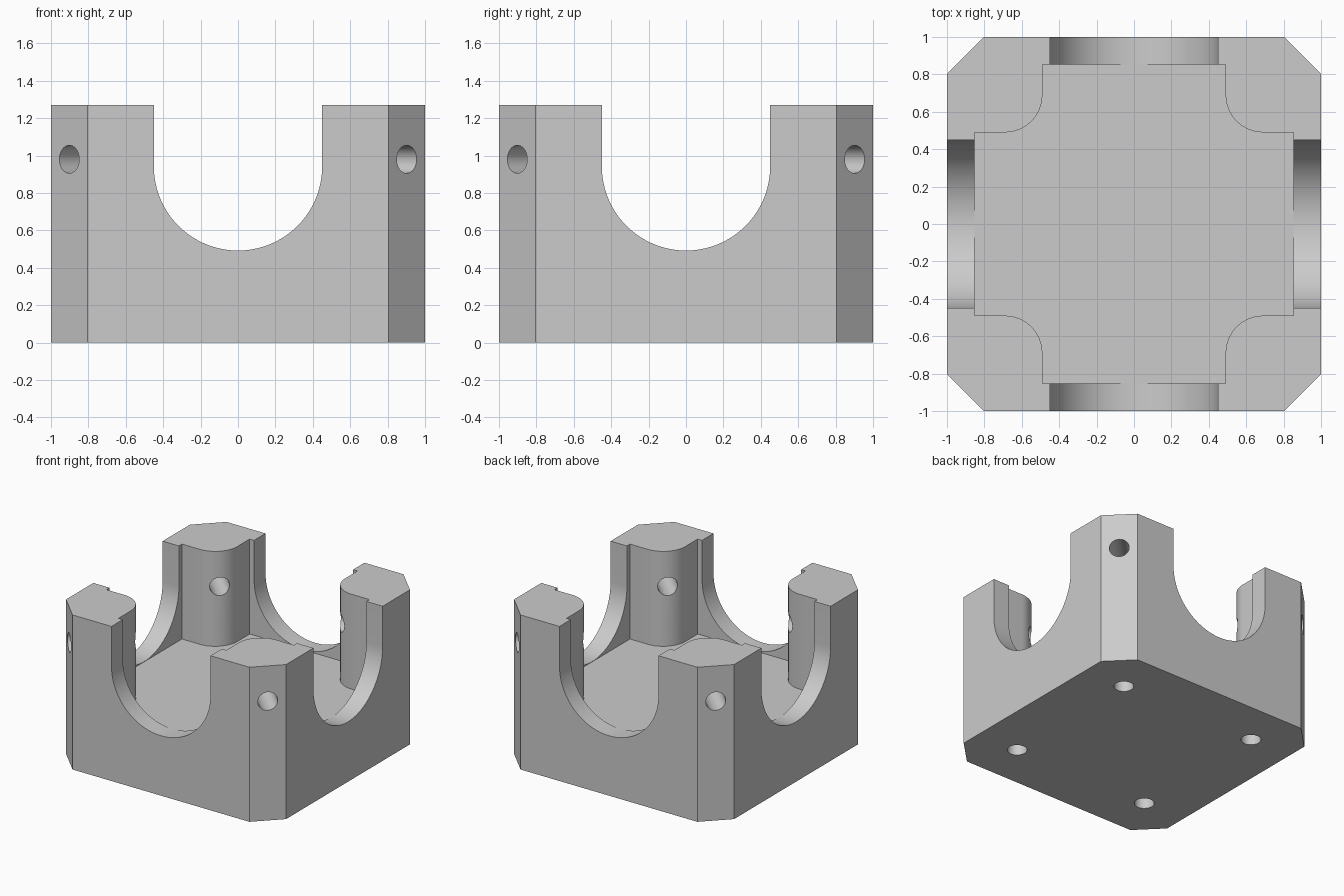
import bpy, bmesh, math
from mathutils import Matrix

old = bpy.data.objects.get("Cube")
if old:
    bpy.data.objects.remove(old, do_unlink=True)

HEIGHT, CHAMFER, FLOOR = 1.27, 0.196, 0.49
ARM, PILLAR, FILLET = 0.852, 0.49, 0.2       # cavity reach, pillar face, pillar rounding
SLOT_R, HOLE_R = 0.45, 0.075

grey = bpy.data.materials.new("plain grey")
grey.use_nodes = True
colour = (0.6, 0.6, 0.6, 1)
grey.diffuse_color = colour
grey.node_tree.nodes["Principled BSDF"].inputs["Base Color"].default_value = colour


def arc(cx, cy, r, start, end, steps):
    """Points along an arc, angles in degrees."""
    angles = [math.radians(start + (end - start) * i / steps) for i in range(steps + 1)]
    return [(cx + r * math.cos(a), cy + r * math.sin(a)) for a in angles]


def four_fold(points):
    """Repeat a corner outline around the z axis."""
    out = []
    for _ in range(4):
        out += points
        points = [(-y, x) for x, y in points]
    return out


def prism(name, points, low, high, matrix=Matrix()):
    """Extrude a flat outline from low to high, then place it."""
    bm = bmesh.new()
    base = bm.faces.new([bm.verts.new((x, y, low)) for x, y in points])
    top = bmesh.ops.extrude_face_region(bm, geom=[base])["geom"]
    moved = [v for v in top if isinstance(v, bmesh.types.BMVert)]
    bmesh.ops.translate(bm, verts=moved, vec=(0, 0, high - low))
    bmesh.ops.recalc_face_normals(bm, faces=bm.faces[:])
    bm.transform(matrix)
    mesh = bpy.data.meshes.new(name)
    bm.to_mesh(mesh)
    bm.free()
    mesh.materials.append(grey)
    obj = bpy.data.objects.new(name, mesh)
    bpy.context.collection.objects.link(obj)
    return obj


def cut(target, cutter):
    """Subtract the cutter for good and remove it."""
    cutter.hide_render = True
    mod = target.modifiers.new("cut", 'BOOLEAN')
    mod.operation, mod.solver, mod.object = 'DIFFERENCE', 'EXACT', cutter
    bpy.context.view_layer.objects.active = target
    bpy.ops.object.modifier_apply(modifier=mod.name)
    bpy.data.objects.remove(cutter, do_unlink=True)


# Chamfered block
body = prism("housing_block", four_fold([(1, 1 - CHAMFER), (1 - CHAMFER, 1)]), 0, HEIGHT)

# Cross-shaped cavity leaving four rounded corner pillars
centre = PILLAR + FILLET
corner = [(ARM, PILLAR)] + arc(centre, centre, FILLET, 270, 180, 16) + [(PILLAR, ARM)]
cut(body, prism("cavity_cutter", four_fold(corner), FLOOR, HEIGHT + 0.3))

# Round-bottomed slots through opposite walls
slot_z = FLOOR + SLOT_R + 0.002
slot = arc(0, slot_z, SLOT_R, 180, 360, 48) + [(SLOT_R, HEIGHT + 0.2), (-SLOT_R, HEIGHT + 0.2)]
upright = Matrix.Rotation(math.radians(90), 4, 'X')
for turn in (0, 90):
    spin = Matrix.Rotation(math.radians(turn), 4, 'Z')
    cut(body, prism("slot_cutter", slot, -1.2, 1.2, spin @ upright))

# Diagonal screw holes through the pillars
circle = arc(0, 0, HOLE_R, 0, 360, 32)[:-1]
lift = Matrix.Translation((0, 0, 0.98))
for turn in (45, 135):
    spin = Matrix.Rotation(math.radians(turn), 4, 'Z')
    cut(body, prism("screw_hole_cutter", circle, -1.6, 1.6, lift @ spin @ upright))

# Blind holes in the underside
for x in (-0.625, 0.625):
    for y in (-0.625, 0.625):
        cut(body, prism("base_hole_cutter", circle, -0.1, 0.4, Matrix.Translation((x, y, 0))))

# Smooth curved walls, sharp edges kept
bpy.ops.object.select_all(action='DESELECT')
body.select_set(True)
bpy.context.view_layer.objects.active = body
bpy.ops.object.shade_smooth_by_angle(angle=math.radians(30))
